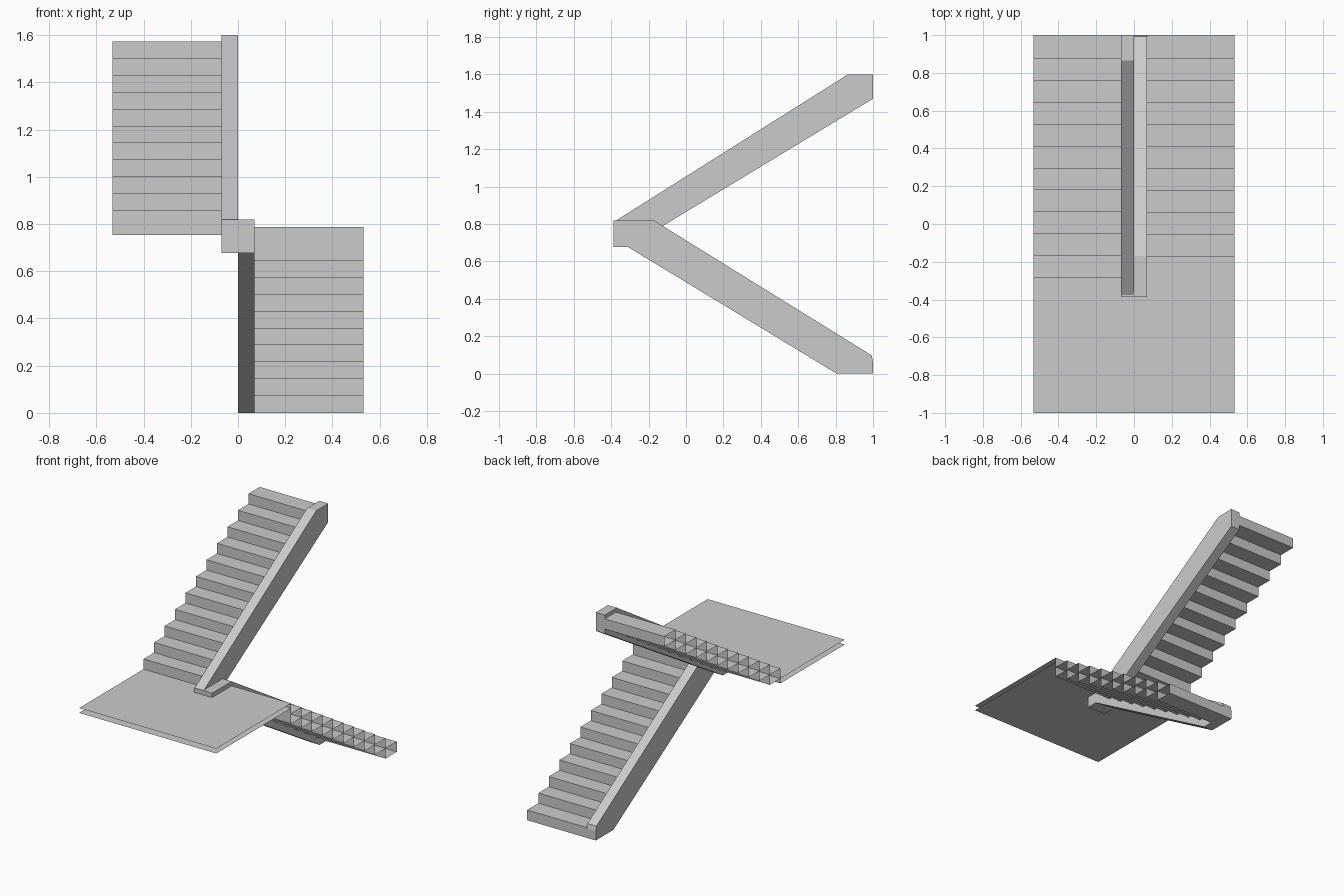
import bpy, bmesh

if "Cube" in bpy.data.objects:
    bpy.data.objects.remove(bpy.data.objects["Cube"])

RISE, GO = 0.0715, 0.1162          # step height and depth
TOP, BOTTOM = 0.787, 0.753         # landing surfaces
W, G = 0.532, 0.07                 # outer half width, stringer width
LEFT_EDGE, RIGHT_EDGE = -0.286, -0.17


def finish(name, bm):
    bmesh.ops.remove_doubles(bm, verts=bm.verts, dist=1e-5)
    mesh = bpy.data.meshes.new(name)
    bm.to_mesh(mesh)
    bm.free()
    obj = bpy.data.objects.new(name, mesh)
    bpy.context.collection.objects.link(obj)
    return obj


def strip(bm, x0, x1, a, b):
    """Open sheet spanning x0..x1 along the (y, z) segment a-b."""
    bm.faces.new([bm.verts.new(p) for p in
                  ((x0, *a), (x1, *a), (x1, *b), (x0, *b))])


def open_tread(bm, x0, x1, y0, y1, z0, z1):
    """Step made as a tube with open ends."""
    ring = [(y0, z0), (y0, z1), (y1, z1), (y1, z0)]
    for a, b in zip(ring, ring[1:] + ring[:1]):
        strip(bm, x0, x1, b, a)


def prism(name, profile, x0, x1):
    """Solid extruded from a (y, z) profile."""
    bm = bmesh.new()
    face = bm.faces.new([bm.verts.new((x0, y, z)) for y, z in profile])
    ext = bmesh.ops.extrude_face_region(bm, geom=[face])
    bmesh.ops.translate(bm, vec=(x1 - x0, 0, 0),
                        verts=[v for v in ext["geom"] if isinstance(v, bmesh.types.BMVert)])
    bmesh.ops.recalc_face_normals(bm, faces=bm.faces)
    return finish(name, bm)


# Upper flight: eleven steps rising to the back on the left
bm = bmesh.new()
for i in range(11):
    y0 = LEFT_EDGE + i * GO
    y1 = 1.0 if i == 10 else y0 + GO
    open_tread(bm, -W, -G, y0, y1, TOP + i * RISE, TOP + (i + 1) * RISE)
finish("upper_steps", bm)

# Lower flight: ten steps descending to the back on the right
bm = bmesh.new()
for i in range(10):
    y0 = RIGHT_EDGE + i * GO
    y1 = 1.0 if i == 9 else y0 + GO
    z1 = TOP - (i + 1) * RISE
    open_tread(bm, G, W, y0, y1, max(z1 - RISE, 0), z1)
strip(bm, G, W, (RIGHT_EDGE, TOP - RISE), (RIGHT_EDGE, TOP))   # last riser
finish("lower_steps", bm)

# Landing: top and bottom sheets, closed only against the flights
bm = bmesh.new()
for x0, x1, edge in ((-W, 0, LEFT_EDGE), (0, W, RIGHT_EDGE)):
    strip(bm, x0, x1, (-1, TOP), (edge, TOP))
    strip(bm, x0, x1, (edge, BOTTOM), (-1, BOTTOM))
strip(bm, -W, -G, (LEFT_EDGE, BOTTOM), (LEFT_EDGE, TOP))
finish("landing", bm)

# Sloping stringers, meeting side by side at the landing
prism("upper_stringer",
      [(-0.387, 0.677), (-0.31, 0.677), (1, 1.47), (1, 1.6),
       (0.866, 1.6), (-0.375, 0.818), (-0.387, 0.818)], -G, 0)
prism("lower_stringer",
      [(-0.387, 0.677), (-0.31, 0.677), (0.805, 0), (1, 0), (1, 0.065),
       (0.992, 0.098), (-0.17, 0.818), (-0.387, 0.818)], 0, G)
